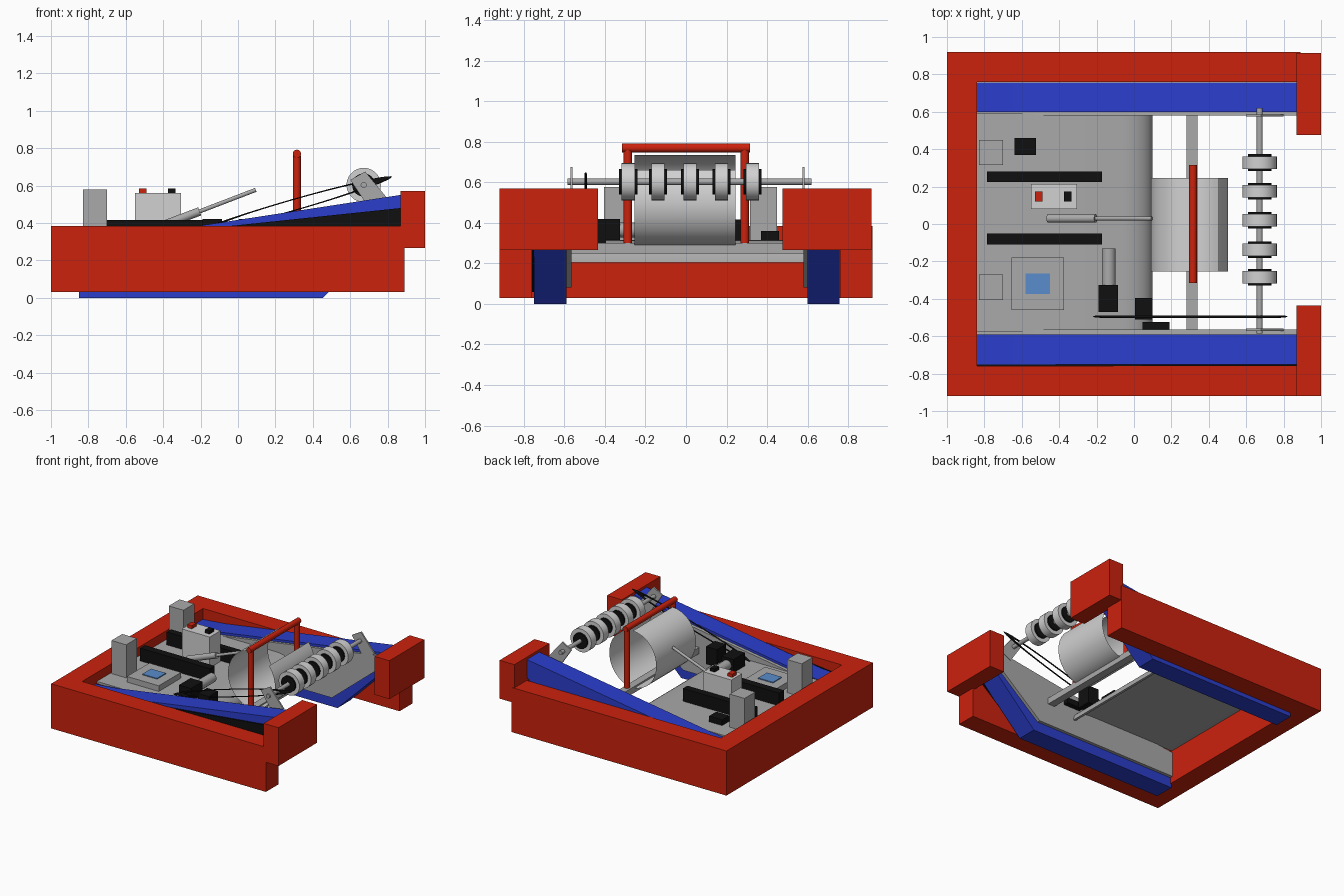
import bpy, bmesh, math
from mathutils import Vector, Matrix

if "Cube" in bpy.data.objects:
    bpy.data.objects.remove(bpy.data.objects["Cube"])


def mat(name, r, g, b):
    m = bpy.data.materials.new(name)
    m.diffuse_color = (r, g, b, 1)
    m.use_nodes = True
    m.node_tree.nodes["Principled BSDF"].inputs["Base Color"].default_value = m.diffuse_color
    return m


RED = mat("red", 0.6, 0.016, 0.004)
BLUE = mat("blue", 0.024, 0.048, 0.6)
GRAY = mat("gray", 0.40, 0.40, 0.40)
WHITE = mat("off_white", 0.64, 0.64, 0.64)
BLACK = mat("black", 0.005, 0.005, 0.005)
SKY = mat("light_blue", 0.1, 0.27, 0.61)


def finish(bm, name, material, smooth=False):
    if any(len(e.link_faces) == 2 for e in bm.edges):
        bmesh.ops.recalc_face_normals(bm, faces=bm.faces)
    me = bpy.data.meshes.new(name)
    bm.to_mesh(me)
    bm.free()
    me.materials.append(material)
    ob = bpy.data.objects.new(name, me)
    bpy.context.collection.objects.link(ob)
    if smooth:
        bpy.ops.object.select_all(action='DESELECT')
        ob.select_set(True)
        bpy.context.view_layer.objects.active = ob
        bpy.ops.object.shade_smooth_by_angle(angle=math.radians(40))
    return ob


def box(name, material, x, y, z):
    bm = bmesh.new()
    size = Matrix.Diagonal((x[1] - x[0], y[1] - y[0], z[1] - z[0], 1))
    mid = Matrix.Translation((sum(x) / 2, sum(y) / 2, sum(z) / 2))
    bmesh.ops.create_cube(bm, size=1, matrix=mid @ size)
    return finish(bm, name, material)


def rod(name, material, a, b, r, n=20):
    a, b = Vector(a), Vector(b)
    d = b - a
    m = Matrix.Translation((a + b) / 2) @ d.to_track_quat('Z', 'Y').to_matrix().to_4x4()
    bm = bmesh.new()
    bmesh.ops.create_cone(bm, cap_ends=True, segments=n, radius1=r, radius2=r,
                          depth=d.length, matrix=m)
    return finish(bm, name, material, True)


def prism(name, material, pts, y0, y1, smooth=False):
    """Side profile in x, z pushed from y0 to y1."""
    bm = bmesh.new()
    f = bm.faces.new([bm.verts.new((x, y0, z)) for x, z in pts])
    g = bmesh.ops.extrude_face_region(bm, geom=[f])
    vs = [v for v in g["geom"] if isinstance(v, bmesh.types.BMVert)]
    bmesh.ops.translate(bm, verts=vs, vec=(0, y1 - y0, 0))
    return finish(bm, name, material, smooth)


# Red outer frame, open at the front end
prof = [(-1, -0.92), (0.89, -0.92), (0.89, -0.76), (-0.84, -0.76),
        (-0.84, 0.76), (0.89, 0.76), (0.89, 0.92), (-1, 0.92)]
bm = bmesh.new()
f = bm.faces.new([bm.verts.new((x, y, 0.03)) for x, y in prof])
g = bmesh.ops.extrude_face_region(bm, geom=[f])
bmesh.ops.translate(bm, vec=(0, 0, 0.355),
                    verts=[v for v in g["geom"] if isinstance(v, bmesh.types.BMVert)])
finish(bm, "bumper_frame", RED)
box("bumper_block_near", RED, (0.87, 1), (-0.92, -0.435), (0.265, 0.57))
box("bumper_block_far", RED, (0.87, 1), (0.475, 0.915), (0.265, 0.57))

# Blue side rails with inner gray panels
rail = [(-0.85, 0), (0.455, 0), (0.48, 0.025), (0.87, 0.41), (0.87, 0.55),
        (-0.65, 0.317), (-0.84, 0.30)]
prism("rail_near", BLUE, rail, -0.75, -0.59)
prism("rail_far", BLUE, rail, 0.60, 0.757)
panel = [(-0.84, 0.08), (0.42, 0.08), (0.87, 0.45), (0.87, 0.53), (-0.57, 0.31), (-0.84, 0.28)]
prism("inner_panel_near", GRAY, panel, -0.59, -0.565)
prism("inner_panel_far", GRAY, panel, 0.58, 0.60)
prism("outer_panel_near", BLACK,
      [(-0.84, 0.06), (0.47, 0.06), (0.87, 0.385), (0.87, 0.48), (-0.84, 0.30)], -0.76, -0.75)

# Base plate with its rolled-down lip, and the cross bar
arc = [math.radians(a) for a in range(90, -1, -10)]
top = [(-0.84, 0.315)] + [(-0.07 + 0.17 * math.cos(a), 0.205 + 0.11 * math.sin(a)) for a in arc]
low = [(-0.84, 0.297)] + [(-0.07 + 0.15 * math.cos(a), 0.205 + 0.092 * math.sin(a)) for a in arc]
prism("base_plate", GRAY, top + low[::-1], -0.575, 0.59, True)
box("cross_bar", GRAY, (0.28, 0.34), (-0.57, 0.59), (0.25, 0.30))

# Red hoop
for side, y in (("near", -0.287), ("far", 0.29)):
    rod("hoop_post_" + side, RED, (0.315, y, 0.295), (0.315, y, 0.76), 0.021)
rod("hoop_bar", RED, (0.315, -0.315, 0.77), (0.315, 0.315, 0.77), 0.022)

# Thin curved drum sheet, open near the top
bm = bmesh.new()
prev = None
for i in range(27):
    a = math.radians(90 + 312 * i / 26)
    p = (0.297 + 0.207 * math.cos(a), 0.51 + 0.225 * math.sin(a))
    cur = [bm.verts.new((p[0], y, p[1])) for y in (-0.255, 0.245)]
    if prev:
        bm.faces.new((prev[0], cur[0], cur[1], prev[1]))
    prev = cur
finish(bm, "drum_sheet", WHITE, True)

# Weapon shaft, discs and bearing plates
SX, SZ = 0.672, 0.603
rod("shaft", GRAY, (SX, -0.585, SZ), (SX, 0.62, SZ), 0.016)
for i, y in enumerate((-0.285, -0.138, 0.02, 0.175, 0.328)):
    rod(f"disc_{i}", WHITE, (SX, y - 0.033, SZ), (SX, y + 0.033, SZ), 0.092, 28)
    rod(f"disc_hub_{i}", BLACK, (SX, y - 0.045, SZ), (SX, y + 0.045, SZ), 0.062, 24)
bearing = [(0.60, 0.63), (0.68, 0.675), (0.80, 0.53), (0.70, 0.48)]
for side, y in (("near", -0.565), ("far", 0.58)):
    prism("bearing_plate_" + side, GRAY, bearing, y - 0.006, y + 0.006)

# Drive belt: a torus stretched into a long thin loop
bm = bmesh.new()
N, M = 40, 8
turn = math.radians(16)
rings = []
for i in range(N):
    a = 2 * math.pi * i / N
    ring = []
    for j in range(M):
        b = 2 * math.pi * j / M
        r = 1 + 0.11 * math.cos(b)
        u, w = 0.49 * r * math.cos(a), 0.029 * r * math.sin(a)
        ring.append(bm.verts.new((0.30 + u * math.cos(turn) - w * math.sin(turn),
                                  -0.495 + 0.007 * math.sin(b),
                                  0.497 + u * math.sin(turn) + w * math.cos(turn))))
    rings.append(ring)
for i in range(N):
    for j in range(M):
        p, q = rings[i], rings[(i + 1) % N]
        k = (j + 1) % M
        bm.faces.new((p[j], q[j], q[k], p[k]))
finish(bm, "drive_belt", BLACK, True)

# Parts standing on the base plate
Z = 0.31
box("tower_far", GRAY, (-0.83, -0.70), (0.315, 0.45), (Z, 0.578))
box("tower_near", GRAY, (-0.83, -0.70), (-0.405, -0.27), (Z, 0.578))
box("battery_far", BLACK, (-0.785, -0.17), (0.225, 0.28), (Z, 0.417))
box("battery_near", BLACK, (-0.785, -0.17), (-0.11, -0.05), (Z, 0.417))
box("small_board", BLACK, (-0.64, -0.525), (0.37, 0.46), (Z, 0.36))
box("switch_box", WHITE, (-0.55, -0.305), (0.08, 0.215), (Z, 0.56))
box("red_button", RED, (-0.53, -0.49), (0.12, 0.175), (0.56, 0.585))
box("black_button", BLACK, (-0.375, -0.335), (0.12, 0.175), (0.56, 0.585))
box("control_box", GRAY, (-0.655, -0.375), (-0.46, -0.18), (Z, 0.36))
box("control_screen", SKY, (-0.58, -0.45), (-0.375, -0.265), (0.36, 0.367))
rod("motor", GRAY, (-0.135, -0.33, 0.365), (-0.135, -0.13, 0.365), 0.037)
box("gearbox", BLACK, (-0.19, -0.085), (-0.47, -0.325), (Z, 0.42))
box("pulley_block", BLACK, (0.005, 0.10), (-0.51, -0.395), (0.28, 0.42))
box("side_block", BLACK, (0.045, 0.19), (-0.575, -0.525), (0.30, 0.345))

# Piston
rod("piston_body", GRAY, (-0.46, 0.03, 0.365), (-0.205, 0.03, 0.462), 0.023)
rod("piston_rod", GRAY, (-0.21, 0.03, 0.46), (0.095, 0.03, 0.577), 0.011)
